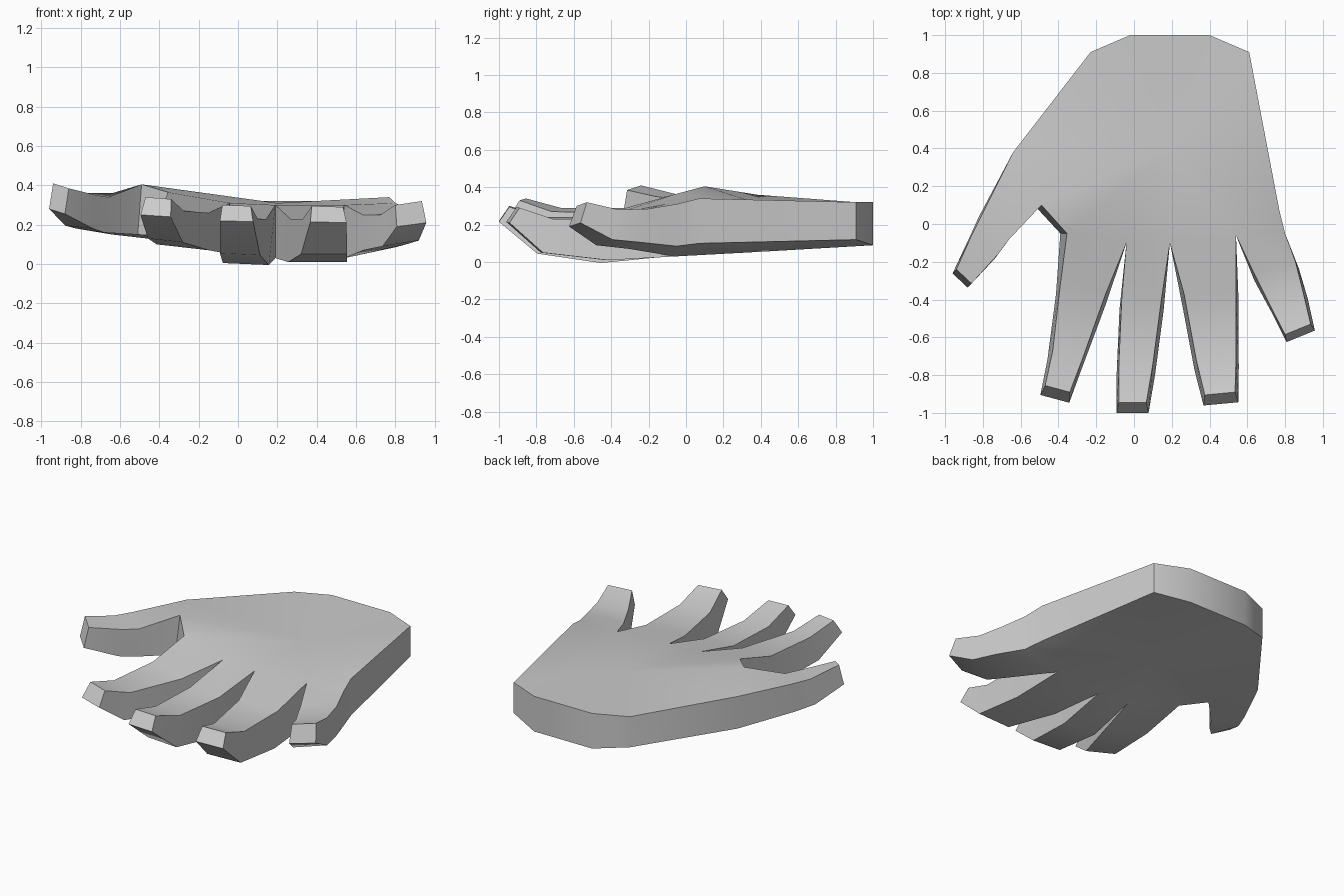
import bpy, bmesh, math
from mathutils import Vector

if "Cube" in bpy.data.objects:
    bpy.data.objects.remove(bpy.data.objects["Cube"])

bm = bmesh.new()


def pair(x, y, zt, zb, dx=0.0, dy=0.0):
    """Upper and lower vertex of one outline point."""
    return bm.verts.new((x, y, zt)), bm.verts.new((x + dx, y + dy, zb))


# Palm outline, counter-clockwise from the wrist: x, y, top z, bottom z
wrist_l = pair(-0.02, 1.0, 0.32, 0.09)
wrist_r = pair(0.40, 1.0, 0.32, 0.09)
heel_r = pair(0.61, 0.91, 0.32, 0.12)
side_r = pair(0.77, 0.07, 0.34, 0.10)
pinky_r = pair(0.80, -0.05, 0.31, 0.085)
pinky_l = pair(0.54, -0.06, 0.30, 0.03)
ring_l = pair(0.19, -0.10, 0.30, 0.03)
mid_l = pair(-0.04, -0.10, 0.31, 0.05)
index_l = pair(-0.355, -0.05, 0.365, 0.14, -0.035)
web = pair(-0.49, 0.10, 0.405, 0.15, -0.02, -0.02)
thumb_l = pair(-0.64, 0.38, 0.36, 0.15)
heel_l = pair(-0.23, 0.91, 0.32, 0.12)
outline = [wrist_l, heel_l, thumb_l, web, index_l, mid_l, ring_l,
           pinky_l, pinky_r, side_r, heel_r, wrist_r]
finger_gaps = {2, 4, 5, 6, 7}

# Palm skin: fans above and below, walls except where fingers join
centre = pair(0.2, 0.4, 0.31, 0.055)
for i, a in enumerate(outline):
    b = outline[(i + 1) % len(outline)]
    bm.faces.new((centre[0], a[0], b[0]))
    bm.faces.new((centre[1], b[1], a[1]))
    if i not in finger_gaps:
        bm.faces.new((a[0], a[1], b[1], b[0]))


def finger(left, right, stations, shift=0.055, widen=0.012):
    """Loft a four-sided finger; stations: left xy, right xy, top zs, depth."""
    prev = (left, right)
    for lx, ly, rx, ry, zl, zr, depth in stations:
        across = Vector((rx - lx, ry - ly)).normalized()
        ahead = Vector((across.y, -across.x)) * shift
        side = across * widen
        dl, dr = ahead - side, ahead + side
        cur = (pair(lx, ly, zl, zl - depth, dl.x, dl.y),
               pair(rx, ry, zr, zr - depth, dr.x, dr.y))
        (a, b), (c, d) = prev, cur
        bm.faces.new((a[0], c[0], d[0], b[0]))
        bm.faces.new((a[1], b[1], d[1], c[1]))
        bm.faces.new((a[0], a[1], c[1], c[0]))
        bm.faces.new((b[0], d[0], d[1], b[1]))
        prev = cur
    c, d = prev
    bm.faces.new((c[0], c[1], d[1], d[0]))


# Thumb
finger(thumb_l, web, [(-0.80, 0.06, -0.66, -0.08, 0.36, 0.34, 0.18),
                      (-0.86, -0.06, -0.72, -0.16, 0.365, 0.35, 0.17),
                      (-0.94, -0.24, -0.86, -0.315, 0.41, 0.385, 0.13)], 0.03, 0.0)
# Index finger
finger(index_l, mid_l, [(-0.39, -0.32, -0.15, -0.37, 0.29, 0.26, 0.19),
                        (-0.43, -0.67, -0.275, -0.72, 0.29, 0.27, 0.16),
                        (-0.47, -0.855, -0.34, -0.89, 0.34, 0.33, 0.09)])
# Middle finger
finger(mid_l, ring_l, [(-0.065, -0.40, 0.145, -0.40, 0.24, 0.23, 0.235),
                       (-0.08, -0.74, 0.10, -0.74, 0.24, 0.23, 0.185),
                       (-0.08, -0.945, 0.065, -0.945, 0.30, 0.295, 0.08)])
# Ring finger
finger(ring_l, pinky_l, [(0.265, -0.37, 0.54, -0.36, 0.23, 0.23, 0.22),
                         (0.33, -0.72, 0.54, -0.71, 0.23, 0.23, 0.18),
                         (0.375, -0.905, 0.535, -0.89, 0.295, 0.29, 0.08)])
# Little finger
finger(pinky_l, pinky_r, [(0.635, -0.26, 0.855, -0.20, 0.25, 0.285, 0.18),
                          (0.725, -0.44, 0.895, -0.36, 0.25, 0.28, 0.16),
                          (0.80, -0.585, 0.935, -0.53, 0.30, 0.32, 0.11)], 0.04, 0.008)

bmesh.ops.recalc_face_normals(bm, faces=bm.faces)
mesh = bpy.data.meshes.new("open_hand")
bm.to_mesh(mesh)
bm.free()
hand = bpy.data.objects.new("open_hand", mesh)
bpy.context.collection.objects.link(hand)

# Soft palm and pads, crisp rims
bpy.context.view_layer.objects.active = hand
hand.select_set(True)
bpy.ops.object.shade_smooth_by_angle(angle=math.radians(35))
